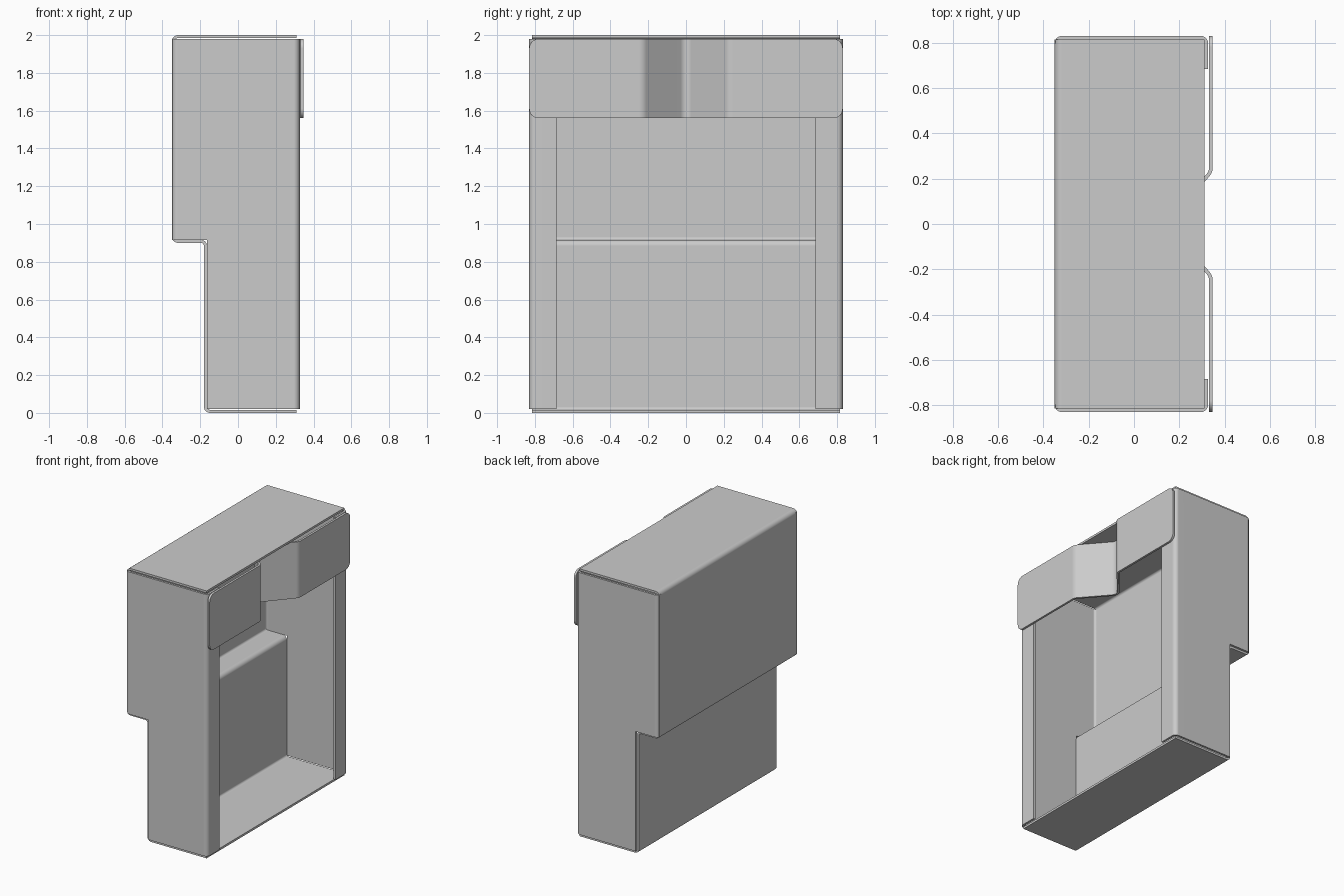
import bpy, bmesh, math
from mathutils import Vector

if "Cube" in bpy.data.objects:
    bpy.data.objects.remove(bpy.data.objects["Cube"])

T = 0.016          # sheet thickness
H = T / 2
W = 0.83           # half width
STEP = 0.9         # height of the step in the back

steel = bpy.data.materials.new("grey_sheet_metal")
steel.use_nodes = True
GREY = (0.6, 0.6, 0.6, 1)
steel.diffuse_color = GREY
steel.node_tree.nodes["Principled BSDF"].inputs["Base Color"].default_value = GREY


def rounded(points, radius, segments=6):
    """Fillet the inner corners of an open 2D path."""
    pts = [Vector(p) for p in points]
    out = [pts[0]]
    for a, p, b in zip(pts, pts[1:], pts[2:]):
        u, v = (a - p).normalized(), (b - p).normalized()
        half = u.angle(v) / 2
        centre = p + (u + v).normalized() * radius / math.sin(half)
        start = p + u * radius / math.tan(half) - centre
        end = p + v * radius / math.tan(half) - centre
        sweep = start.angle(end)
        for i in range(segments + 1):
            k = i / segments
            out.append(centre + (start * math.sin((1 - k) * sweep)
                                 + end * math.sin(k * sweep)) / math.sin(sweep))
    out.append(pts[-1])
    return out


def bent_sheet(name, points, radius, low, high, place, corner=0):
    """Thicken a 2D path and extrude it; place maps (path u, path v, depth) to xyz."""
    path = rounded(points, radius)
    edges = []
    for i, p in enumerate(path):
        d0 = (p - path[i - 1]).normalized() if i else None
        d1 = (path[i + 1] - p).normalized() if i + 1 < len(path) else d0
        d0 = d0 or d1
        t = (d0 + d1).normalized()
        n = Vector((-t.y, t.x)) * H / t.dot(d1)
        edges.append((p + n, p - n))
    bm = bmesh.new()
    rings = [[bm.verts.new(place(q.x, q.y, d)) for q, d in
              ((a, low), (a, high), (b, high), (b, low))] for a, b in edges]
    for r, s in zip(rings, rings[1:]):
        for j in range(4):
            k = (j + 1) % 4
            bm.faces.new((r[j], r[k], s[k], s[j]))
    caps = [bm.faces.new(rings[0]), bm.faces.new(rings[-1])]
    bmesh.ops.recalc_face_normals(bm, faces=bm.faces)
    if corner:
        ends = [e for f in caps for e in f.edges if e.calc_length() < T * 1.1]
        bmesh.ops.bevel(bm, geom=ends, offset=corner, segments=6,
                        profile=0.5, affect='EDGES')
    mesh = bpy.data.meshes.new(name)
    bm.to_mesh(mesh)
    bm.free()
    ob = bpy.data.objects.new(name, mesh)
    bpy.context.collection.objects.link(ob)
    mesh.materials.append(steel)
    return ob


def select(ob):
    bpy.ops.object.select_all(action='DESELECT')
    ob.select_set(True)
    bpy.context.view_layer.objects.active = ob


def finish(ob):
    select(ob)
    bpy.ops.object.shade_smooth_by_angle(angle=math.radians(32))
    mod = ob.modifiers.new("flat_panel_normals", 'WEIGHTED_NORMAL')
    mod.keep_sharp = True


# Floor, stepped back and roof, bent from one sheet
back, upper = -0.18 + H, -0.35 + H
finish(bent_sheet(
    "stepped_back_shell",
    [(0.31, H), (back, H), (back, STEP + H), (upper, STEP + H),
     (upper, 2 - H), (0.31, 2 - H)],
    0.024, -W + T, W - T, lambda u, v, d: (u, d, v)))

# Side panels with front flanges, notched below the step
for side, sign in (("left", 1), ("right", -1)):
    panel = bent_sheet(
        side + "_side_panel",
        [(0.327 - H, 0.685), (0.327 - H, W - H), (upper, W - H), (upper, W - 0.034)],
        0.024, 0.02, 1.98, lambda u, v, d: (u, sign * v, d))
    bpy.ops.mesh.primitive_cube_add(size=1, location=(-0.665, 0, 0.4))
    cutter = bpy.context.object
    cutter.name = "notch_cutter"
    cutter.scale = (1, 3, 2 * (STEP + T - 0.4))
    cutter.hide_render = True
    mod = panel.modifiers.new("notch", 'BOOLEAN')
    mod.operation, mod.object, mod.solver = 'DIFFERENCE', cutter, 'EXACT'
    select(panel)
    bpy.ops.object.modifier_apply(modifier="notch")
    bpy.data.objects.remove(cutter)
    finish(panel)

# Cross band with a V-shaped dip in the middle
front = 0.347 - H
finish(bent_sheet(
    "front_cross_band",
    [(front, -W), (front, -0.23), (0.14, 0), (front, 0.23), (front, W)],
    0.05, 1.56, 1.98, lambda u, v, d: (u, v, d), corner=0.05))
